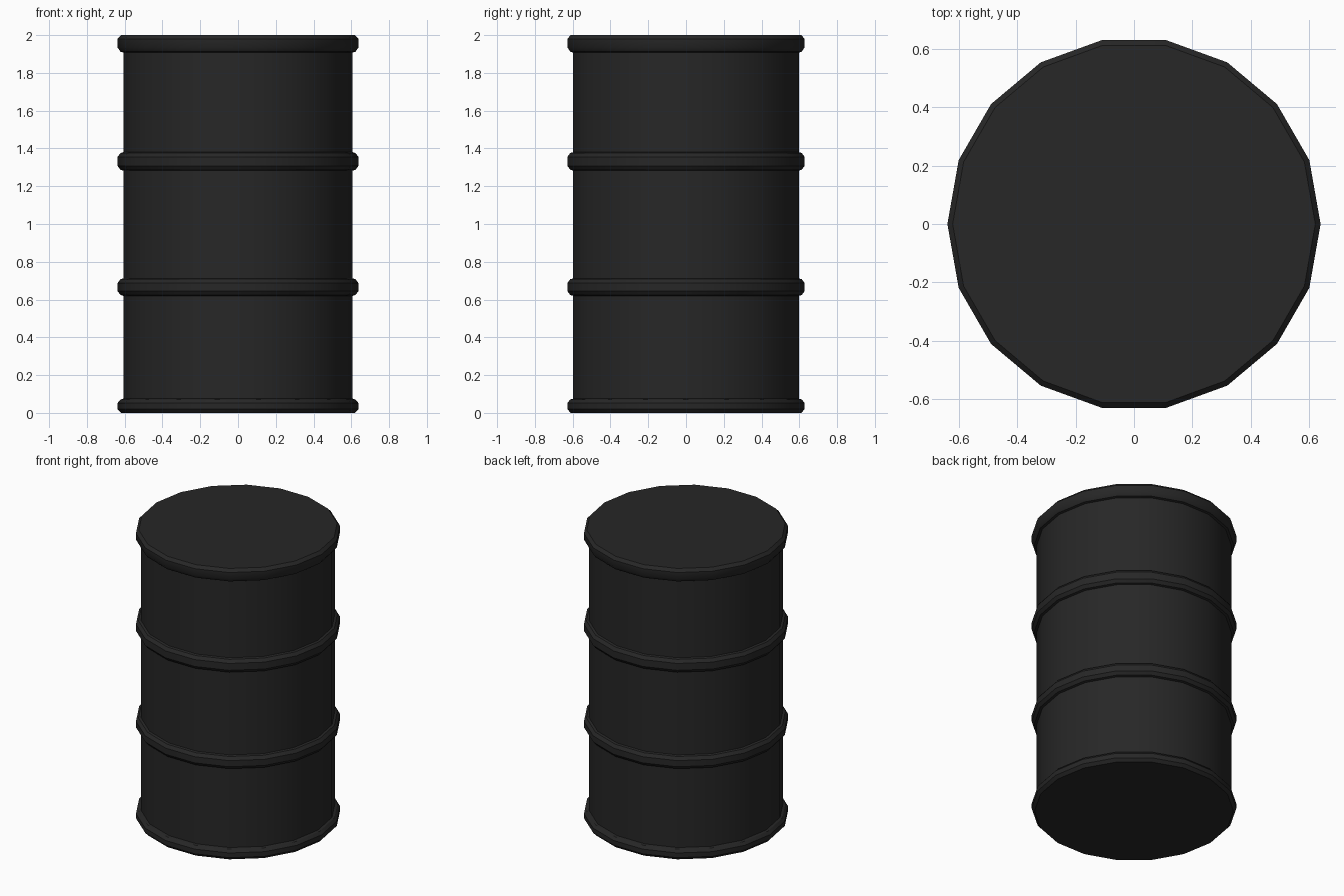
import bpy, bmesh, math

if "Cube" in bpy.data.objects:
    bpy.data.objects.remove(bpy.data.objects["Cube"])

SIDES = 18
BODY_R, RING_R, CAP_R = 0.607, 0.638, 0.62

# Profile from bottom to top: (radius, height)
def hoop(z0, z1):
    return [(BODY_R, z0), (0.622, z0 + 0.004), (RING_R, z0 + 0.025),
            (RING_R, z1 - 0.025), (0.622, z1 - 0.004), (BODY_R, z1)]

profile = [(CAP_R, 0), (RING_R, 0.02), (RING_R, 0.052), (0.622, 0.071), (BODY_R, 0.075)]
profile += hoop(0.62, 0.712) + hoop(1.283, 1.38)
profile += [(BODY_R, 1.908), (0.622, 1.912), (RING_R, 1.935), (RING_R, 1.98), (CAP_R, 2.0)]

# Lathe the profile into a closed shell
bm = bmesh.new()
rings = []
for r, z in profile:
    rings.append([bm.verts.new((r * math.cos(math.tau * i / SIDES),
                                r * math.sin(math.tau * i / SIDES), z))
                  for i in range(SIDES)])
for low, high in zip(rings, rings[1:]):
    for i in range(SIDES):
        j = (i + 1) % SIDES
        bm.faces.new((low[i], low[j], high[j], high[i]))

# Flat bottom and lid
bm.faces.new(rings[0][::-1])
bm.faces.new(rings[-1])

mesh = bpy.data.meshes.new("barrel")
bm.to_mesh(mesh)
bm.free()
barrel = bpy.data.objects.new("barrel", mesh)
bpy.context.collection.objects.link(barrel)

# Dark painted metal
mat = bpy.data.materials.new("dark_paint")
mat.diffuse_color = (0.02, 0.02, 0.02, 1)
mat.use_nodes = True
mat.node_tree.nodes["Principled BSDF"].inputs["Base Color"].default_value = mat.diffuse_color
mesh.materials.append(mat)

bpy.context.view_layer.objects.active = barrel
barrel.select_set(True)
bpy.ops.object.shade_smooth_by_angle(angle=math.radians(35))
